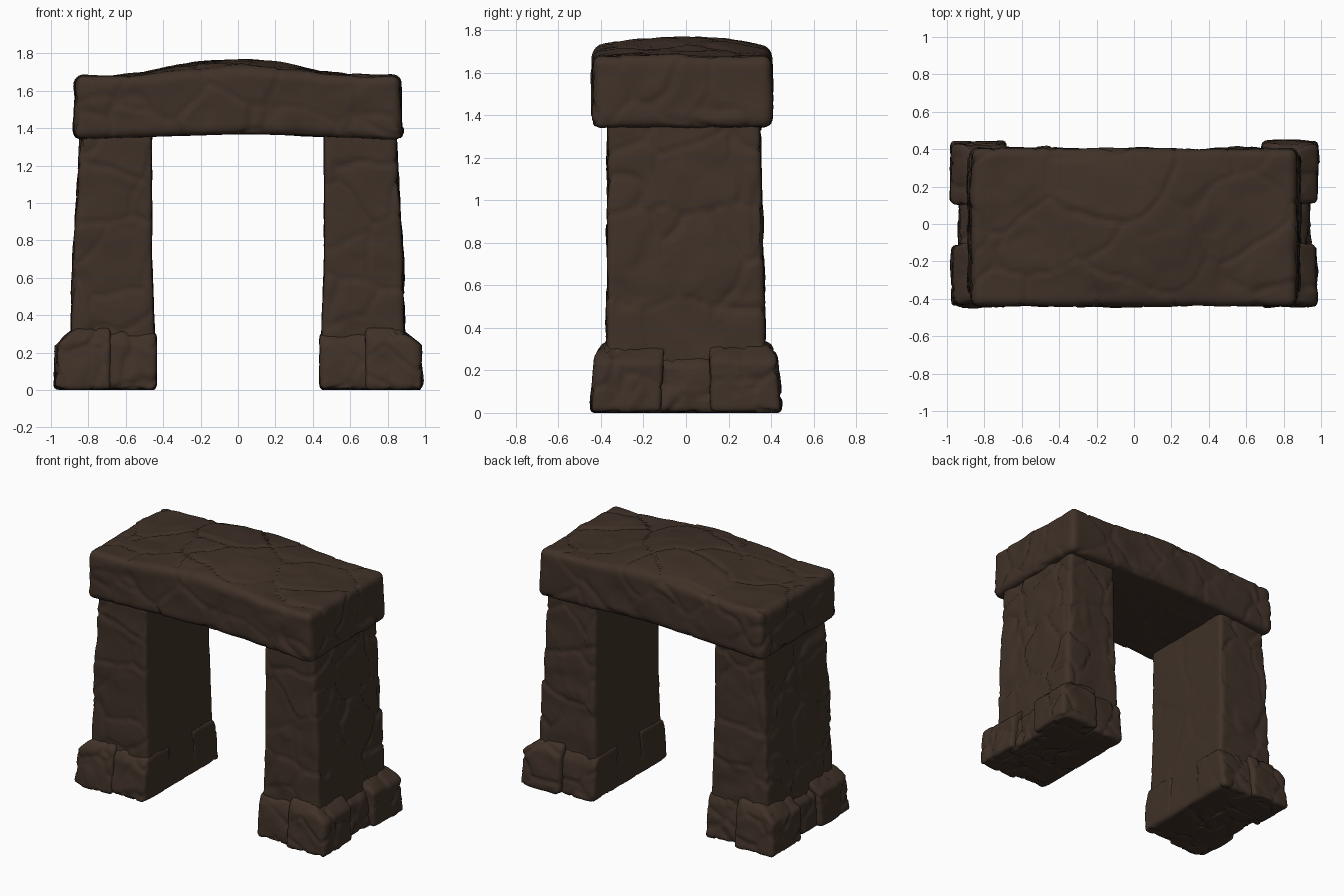
import bpy, bmesh, math
from mathutils import Vector, noise

if "Cube" in bpy.data.objects:
    bpy.data.objects.remove(bpy.data.objects["Cube"])

stone = bpy.data.materials.new("dark brown stone")
stone.diffuse_color = (0.050, 0.031, 0.021, 1)
stone.use_nodes = True
stone.node_tree.nodes["Principled BSDF"].inputs["Base Color"].default_value = stone.diffuse_color


def carve(p, seed, cell):
    """Chiselled stone relief: raised chunks, fine cracks and shallow waves."""
    q = Vector((p.x, p.y, p.z)) + Vector((seed * 7.3, seed * 3.1, seed * 5.7))
    q += 0.05 * noise.noise_vector(q * 5)
    d, pts = noise.voronoi(q / cell)
    gap = (d[1] - d[0]) * cell
    crack = -0.012 * max(0.0, 1 - gap / 0.022)
    chunk = 0.009 * noise.noise(pts[0] * 3.7) * min(1.0, gap / 0.03)
    d2, pts2 = noise.voronoi(q / (cell * 0.45))
    facet = 0.010 * noise.noise(pts2[0] * 2.9) * min(1.0, (d2[1] - d2[0]) * 3)
    return crack + chunk + facet + 0.008 * noise.noise(q * 6)


def rock(name, lo, hi, radius, shape, seed, cell=0.3, step=0.018, calm=None):
    """Rounded box between two corners, bent by shape(p), then carved."""
    lo, hi = Vector(lo), Vector(hi)
    mid, half = (lo + hi) / 2, (hi - lo) / 2
    n = [max(4, round(2 * h / step)) for h in half]
    bm = bmesh.new()
    for axis in range(3):
        a, b = (axis + 1) % 3, (axis + 2) % 3
        for side in (-1, 1):
            grid = []
            for i in range(n[a] + 1):
                row = []
                for j in range(n[b] + 1):
                    p = Vector((0, 0, 0))
                    p[axis] = side * half[axis]
                    p[a] = half[a] * (2 * i / n[a] - 1)
                    p[b] = half[b] * (2 * j / n[b] - 1)
                    row.append(bm.verts.new(p))
                grid.append(row)
            for i in range(n[a]):
                for j in range(n[b]):
                    f = [grid[i][j], grid[i + 1][j], grid[i + 1][j + 1], grid[i][j + 1]]
                    bm.faces.new(f if side > 0 else f[::-1])
    bmesh.ops.remove_doubles(bm, verts=bm.verts[:], dist=1e-5)
    for v in bm.verts:
        core = Vector([max(-h + radius, min(h - radius, c)) for c, h in zip(v.co, half)])
        off = v.co - core
        if off.length > 0:
            v.co = core + off.normalized() * radius
        v.co = shape(v.co + mid)
    bmesh.ops.recalc_face_normals(bm, faces=bm.faces[:])
    bm.normal_update()
    moves = []
    for v in bm.verts:
        k = calm(v.normal) if calm else 1.0
        moves.append(v.normal * carve(v.co, seed, cell) * k)
    for v, m in zip(bm.verts, moves):
        v.co += m
        v.co.z = max(v.co.z, 0.004 if v.co.z > 0.002 else 0.0)
    me = bpy.data.meshes.new(name)
    bm.to_mesh(me)
    bm.free()
    for f in me.polygons:
        f.use_smooth = True
    me.materials.append(stone)
    bpy.context.collection.objects.link(bpy.data.objects.new(name, me))


# Lintel: slab with a gently humped top and a slightly arched underside
def lintel_shape(p):
    t = (p.z - 1.36) / 0.32
    hump = 0.09 * (0.5 + 0.5 * math.cos(math.pi * min(1, abs(p.x) / 0.75)))
    hump *= 1 - 0.6 * ((p.y + 0.02) / 0.42) ** 2
    p.z += t * hump + (1 - t) * 0.014 * math.cos(p.x * 3.4)
    p.x *= 1 - 0.012 * t
    return p


rock("lintel", (-0.88, -0.44, 1.355), (0.88, 0.405, 1.68), 0.045, lintel_shape, 1, 0.36,
     calm=lambda n: 0.4 if n.z < -0.7 else 1.0)

for s, side in ((-1, "left"), (1, "right")):
    # Pillar: tapered upright with a smoother inner face
    def pillar_shape(p):
        t = p.z / 1.4
        outer = (p.x * s - 0.45) / 0.45
        p.x = s * (0.435 + 0.025 * min(1, t * 2) + outer * (0.465 - 0.085 * t))
        p.y = p.y * (1.02 - 0.055 * t) - 0.01 * t
        return p

    x0, x1 = sorted((s * 0.45, s * 0.90))
    rock(side + "_pillar", (x0, -0.37, 0), (x1, 0.37, 1.42), 0.03, pillar_shape, 4 + s, 0.32,
         calm=lambda n: 0.3 if n.x * s < -0.7 else 1.0)

    # Footing stones: inner x, outer x, front y, back y, height
    stones = [(0.68, 0.985, -0.45, -0.11, 0.33), (0.68, 0.99, 0.11, 0.45, 0.33),
              (0.66, 0.945, -0.20, 0.20, 0.31),
              (0.435, 0.73, -0.43, -0.13, 0.31), (0.435, 0.71, 0.13, 0.415, 0.31)]
    for k, (xi, xo, ya, yb, h) in enumerate(stones):
        # Sides lean inwards, with a sloping shoulder near the top
        def foot_shape(p):
            t = p.z / h
            lean = 0.02 * t + 0.10 * max(0, t - 0.72) / 0.28
            u = (p.x * s - xi) / (xo - xi)
            p.x -= s * lean * max(0, u) * (1 if xo > 0.9 else 0)
            p.y *= 1 - 0.07 * t - 0.06 * max(0, t - 0.8) / 0.2
            return p

        a, b = sorted((s * xi, s * xo))
        rock(f"{side}_footing_stone_{k + 1}", (a, ya, 0), (b, yb, h), 0.03, foot_shape,
             10 + k + 6 * s, 0.22, 0.016,
             calm=lambda n: 0.3 if n.x * s < -0.7 else 1.0)
